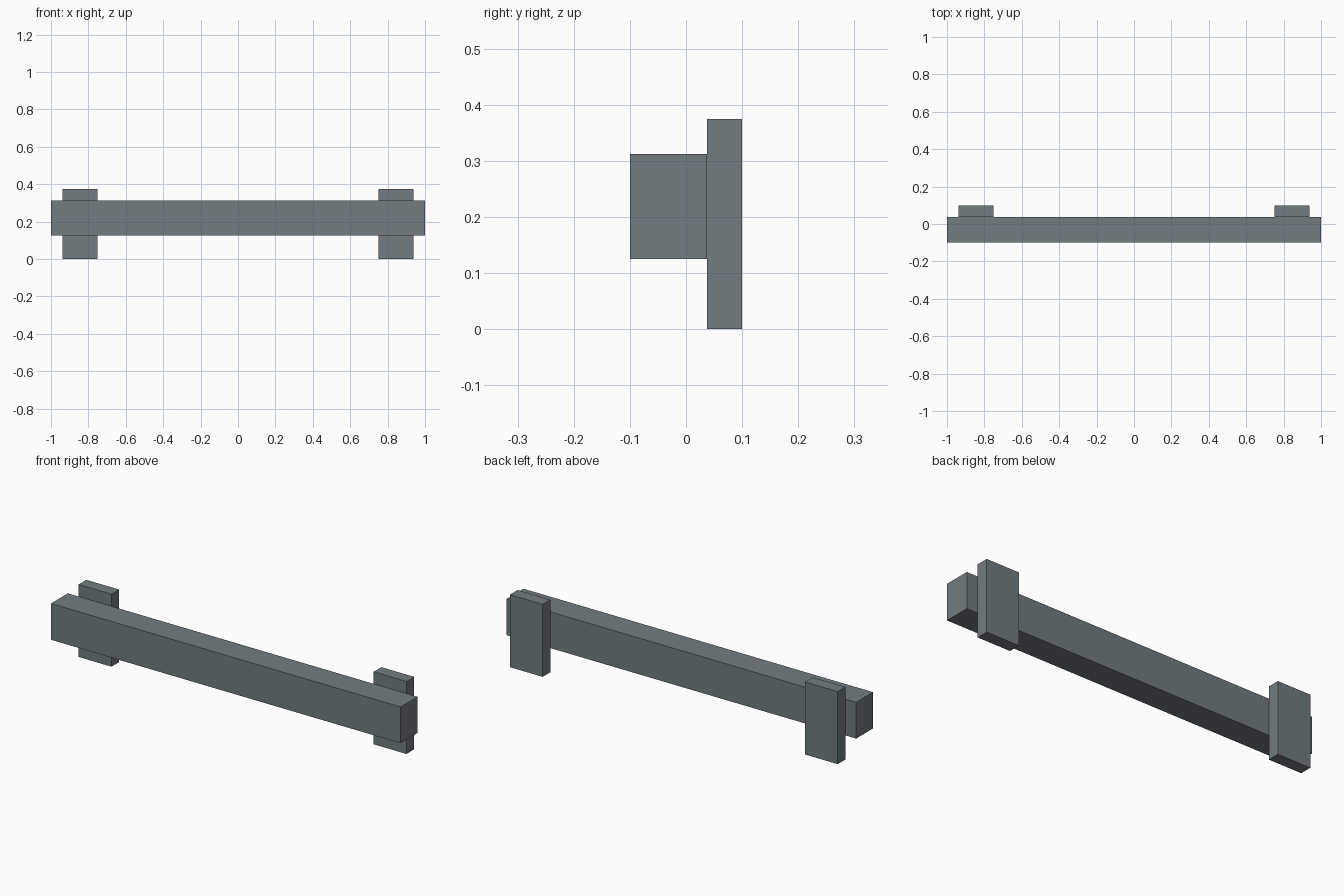
import bpy

default = bpy.data.objects.get("Cube")
if default:
    bpy.data.objects.remove(default, do_unlink=True)

# Single grey metal colour
COLOUR = (0.168, 0.202, 0.216, 1.0)
metal = bpy.data.materials.new("slate_grey")
metal.use_nodes = True
metal.diffuse_color = COLOUR
bsdf = next(n for n in metal.node_tree.nodes if n.type == "BSDF_PRINCIPLED")
bsdf.inputs["Base Color"].default_value = COLOUR


def box(name, low, high):
    """Flat-sided box between two opposite corners."""
    centre = [(a + b) / 2 for a, b in zip(low, high)]
    bpy.ops.mesh.primitive_cube_add(size=1, location=centre)
    part = bpy.context.object
    part.name = name
    part.scale = [b - a for a, b in zip(low, high)]
    bpy.ops.object.transform_apply(location=False, rotation=False, scale=True)
    part.data.materials.append(metal)
    return part


FRONT, JOINT, BACK = -0.1, 0.0375, 0.1

# Long horizontal rail
box("rail", (-1, FRONT, 0.125), (1, JOINT, 0.3125))

# Mounting plates behind each end of the rail
for side, inner, outer in (("left", 0.75, 0.9375), ("right", -0.75, -0.9375)):
    box(side + "_mounting_plate",
        (min(inner, outer), JOINT, 0), (max(inner, outer), BACK, 0.375))
